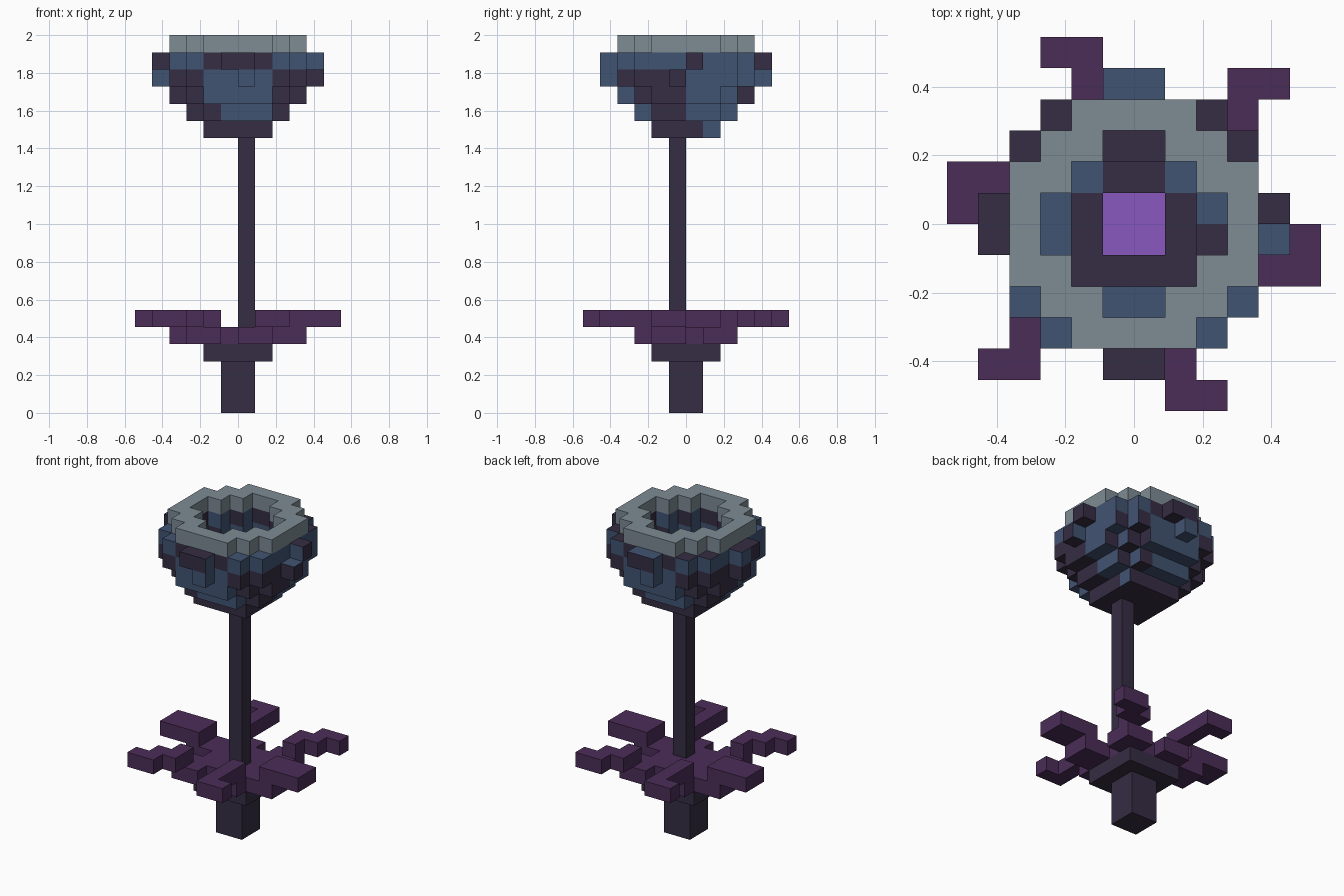
import bpy, bmesh
from mathutils import Vector

U = 1 / 11  # edge of one cube

cube = bpy.data.objects.get("Cube")
if cube:
    bpy.data.objects.remove(cube, do_unlink=True)


def material(name, rgb):
    m = bpy.data.materials.new(name)
    m.use_nodes = True
    m.diffuse_color = (*rgb, 1)
    m.node_tree.nodes["Principled BSDF"].inputs["Base Color"].default_value = (*rgb, 1)
    return m


DARK = material("dark bark", (.036, .026, .056))
BLUE = material("slate blue", (.053, .087, .168))
LEAF = material("plum leaf", (.07, .026, .098))
RIM = material("grey rim", (.205, .258, .296))
GLOW = material("bright violet", (.25, .098, .527))


def box(x0, x1, y0, y1, z0, z1):
    return {(x, y, z) for x in range(x0, x1) for y in range(y0, y1) for z in range(z0, z1)}


def disc(halves, z):
    """Stepped round layer: half width for each row away from the middle."""
    cells = set()
    for i, h in enumerate(halves):
        cells |= box(-h, h, i, i + 1, z, z + 1) | box(-h, h, -i - 1, -i, z, z + 1)
    return cells


def turned(cells):
    return {(-1 - x, -1 - y, z) for x, y, z in cells}


def build(name, cells, mats, rule=None):
    """Make the outer skin of a set of cubes, coloured face by face."""
    bm = bmesh.new()
    verts = {}
    for c in sorted(cells):
        for axis in range(3):
            for s in (-1, 1):
                near = list(c)
                near[axis] += s
                if tuple(near) in cells:
                    continue
                n = [0, 0, 0]
                n[axis] = s
                b, d = (axis + 1) % 3, (axis + 2) % 3
                loop = []
                for p, q in ((0, 0), (1, 0), (1, 1), (0, 1))[::s]:
                    k = list(c)
                    k[axis] += (s + 1) // 2
                    k[b] += p
                    k[d] += q
                    k = tuple(k)
                    if k not in verts:
                        verts[k] = bm.verts.new(Vector(k) * U)
                    loop.append(verts[k])
                f = bm.faces.new(loop)
                if rule:
                    f.material_index = rule(c, n)
    mesh = bpy.data.meshes.new(name)
    bm.to_mesh(mesh)
    bm.free()
    for m in mats:
        mesh.materials.append(m)
    ob = bpy.data.objects.new(name, mesh)
    bpy.context.collection.objects.link(ob)


# Root block, collar and stem
build("root", box(-1, 1, -1, 1, 0, 3) | box(-2, 2, -2, 2, 3, 4), [DARK])
build("stem", box(0, 1, -1, 0, 5, 16), [DARK])

# Leaves: three shapes, repeated by a half turn
build("leaf_crown", box(-2, 2, -2, 2, 4, 5), [LEAF])
side_leaf = box(2, 4, -2, 0, 4, 5) | box(3, 6, -2, 0, 5, 6)
front_leaf = box(0, 2, -3, -2, 4, 5) | box(1, 2, -6, -2, 5, 6) | box(2, 3, -6, -5, 5, 6)
corner_leaf = (box(1, 3, 2, 3, 4, 5) | box(2, 3, 1, 2, 4, 5) | box(2, 3, 2, 4, 5, 6)
               | box(3, 4, 3, 5, 5, 6) | box(4, 5, 4, 5, 5, 6))
for label, cells in (("side", side_leaf), ("front", front_leaf), ("corner", corner_leaf)):
    build(label + "_leaf", cells, [LEAF])
    build(label + "_leaf_opposite", turned(cells), [LEAF])

# Flower bowl, hollow, with small bumps on its four sides
bowl = (disc((2, 2), 16) | disc((3, 3, 2), 17) | disc((4, 4, 3, 2), 18)
        | disc((4, 4, 4, 3), 19) | disc((4, 4, 4, 3), 20))
front_bump = box(-1, 1, -5, -4, 20, 21) | box(0, 1, -5, -4, 19, 20)
bowl |= front_bump | turned(front_bump)
bowl |= box(4, 5, 0, 1, 20, 21) | box(4, 5, -1, 0, 19, 20)
bowl |= box(-5, -4, -1, 1, 20, 21) | box(-5, -4, 0, 1, 19, 20)
hole = (3, 2, 1)
bowl -= disc(hole, 20) | disc(hole, 19) | disc((2, 2), 18) | disc((1,), 17)

# Mottling, one row per layer from the bottom, D dark and B blue
FRONT = ("DDDDDDDDDD", "DDDDBBBDDD", "DDDBBBBDDD", "BDDBBBBDDD", "DBBDDDDBBB")
SIDE = ("DDDDDDBBBB", "BBBDDBBBBB", "BBDDDBBBDD", "BDDDDBBBBB", "BBBBBDBBBD")


def bowl_colour(c, n):
    x, y, z = c
    if n[2] > 0:  # tops
        if z == 16:
            return 2
        if max(abs(x + .5), abs(y + .5)) < 3 and z < 20:
            return int(x == -3 or y == -3 or (x, y) in ((-2, 1), (1, 1), (2, 0)))
        return int(y == 4 or (x, y) == (4, -1) or (y in (-4, -3) and abs(x + .5) > 2))
    if n[2] < 0:  # undersides follow the nearest side
        along_y = abs(y + .5) >= abs(x + .5)
        flip = (y if along_y else -1 - x) >= 0
    else:
        along_y = n[1] != 0
        flip = n[1] > 0 or n[0] < 0
        if not along_y:
            flip = n[0] < 0
    i = x if along_y else y
    if n[2] < 0 and not along_y:
        flip = x < 0
    if flip:
        i = -1 - i
    return int((FRONT if along_y else SIDE)[z - 16][i + 5] == "B")


build("flower_bowl", bowl, [DARK, BLUE, GLOW], bowl_colour)

# Pale rim around the opening
build("flower_rim", disc((4, 4, 3, 2), 21) - disc(hole, 21), [RIM])
